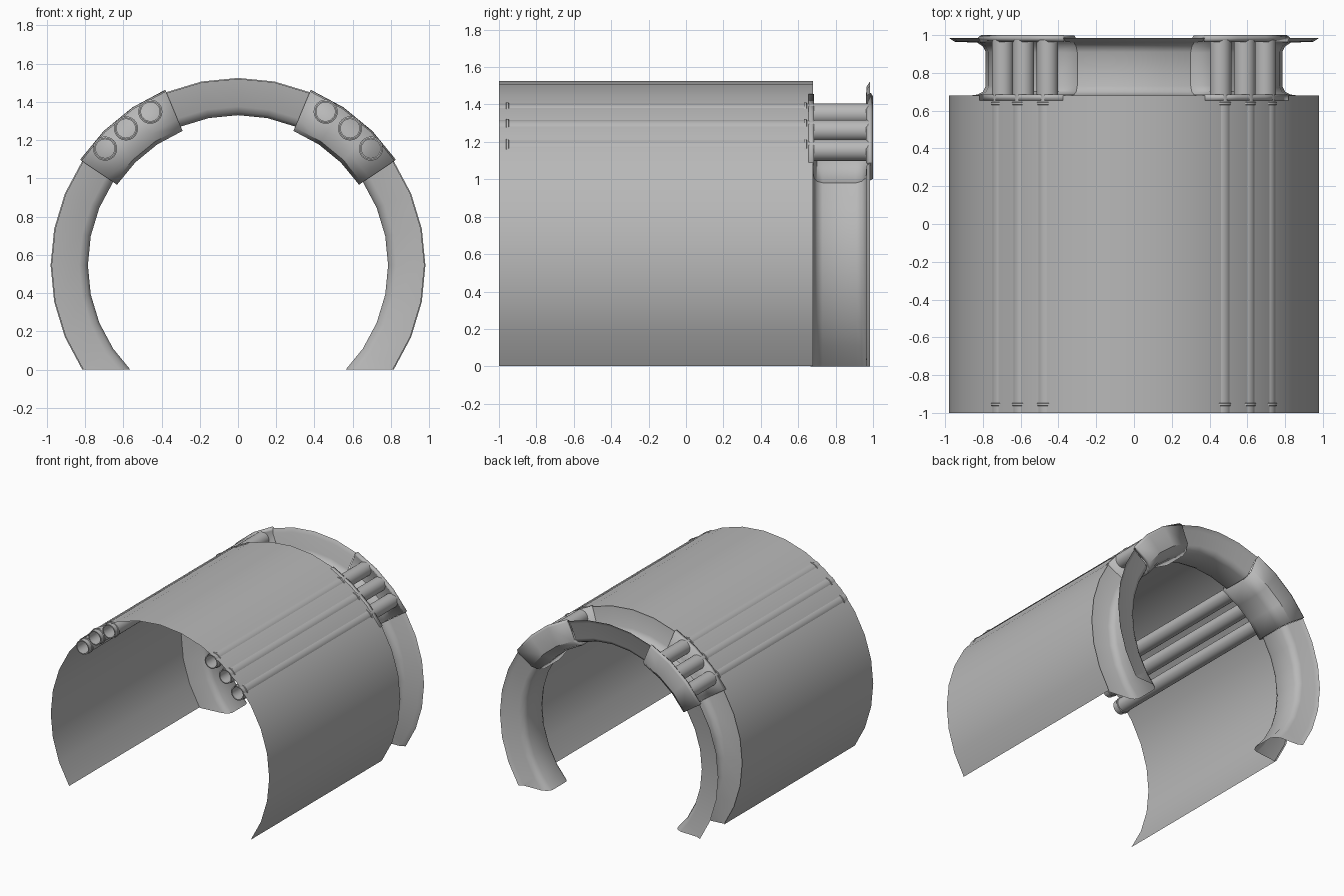
import bpy, bmesh
from math import sin, cos, pi, radians
from mathutils import Vector

cube = bpy.data.objects.get("Cube")
if cube:
    bpy.data.objects.remove(cube)

CENTRE_Z = 0.545      # height of the arch axis
STEP = pi / 16        # one facet of the arch

grey = bpy.data.materials.new("plain_grey")
grey.use_nodes = True
grey.diffuse_color = (0.48, 0.48, 0.48, 1)
grey.node_tree.nodes["Principled BSDF"].inputs["Base Color"].default_value = grey.diffuse_color


def finish(name, bm, angle=40):
    mesh = bpy.data.meshes.new(name)
    bm.to_mesh(mesh)
    bm.free()
    obj = bpy.data.objects.new(name, mesh)
    bpy.context.collection.objects.link(obj)
    mesh.materials.append(grey)
    bpy.ops.object.select_all(action='DESELECT')
    obj.select_set(True)
    bpy.context.view_layer.objects.active = obj
    bpy.ops.object.shade_smooth_by_angle(angle=radians(angle))
    return obj


def sweep(name, profile, first, last, angle=40):
    """Turn a (radius, y) profile around the arch axis, trimmed at the ground."""
    bm = bmesh.new()
    rows = []
    for k in range(first, last + 1):
        a = k * STEP
        rows.append([bm.verts.new((r * sin(a), y, CENTRE_Z + r * cos(a))) for r, y in profile])
    for a, b in zip(rows, rows[1:]):
        for i in range(len(profile) - 1):
            bm.faces.new((a[i], a[i + 1], b[i + 1], b[i]))
    bmesh.ops.bisect_plane(bm, geom=bm.verts[:] + bm.edges[:] + bm.faces[:],
                           plane_co=(0, 0, 0), plane_no=(0, 0, -1), clear_outer=True)
    return finish(name, bm, angle)


def lathe(name, profile, x, z, sides=24):
    """Turn a (radius, y) profile around an axis parallel to y."""
    bm = bmesh.new()
    rows = []
    for k in range(sides):
        a = 2 * pi * k / sides
        rows.append([bm.verts.new((x + r * cos(a), y, z + r * sin(a))) for r, y in profile])
    for k in range(sides):
        a, b = rows[k], rows[(k + 1) % sides]
        for i in range(len(profile) - 1):
            bm.faces.new((a[i], b[i], b[i + 1], a[i + 1]))
    return finish(name, bm)


# Thin arched cover
sweep("arched_cover", [(0.98, 0.68), (0.98, -1.0)], -11, 11)

# Flared spool ring behind the cover: crown and two side arms
spool = [(0.975, 0.665), (0.83, 0.685), (0.80, 0.70), (0.785, 0.73), (0.785, 0.91),
         (0.80, 0.94), (0.83, 0.96), (0.95, 0.965), (0.98, 0.985)]
sweep("ring_crown", spool, -2, 2)
sweep("ring_left_arm", spool, 5, 12)
sweep("ring_right_arm", spool, -12, -5)

# Thicker brackets that hold the pipes
bracket = [(0.985, 0.67), (0.83, 0.67), (0.79, 0.69), (0.775, 0.73), (0.775, 0.91),
           (0.79, 0.95), (0.83, 0.985), (0.97, 0.985), (0.985, 0.975)]
for side, first, last in (("left", 2, 5), ("right", -5, -2)):
    obj = sweep("pipe_bracket_" + side, bracket, first, last)
    mod = obj.modifiers.new("thickness", 'SOLIDIFY')
    mod.thickness = 0.03
    mod.offset = 0

# Six hollow pipes with narrow collars
PIPE_R, ORBIT = 0.057, 0.925
for side, sign in (("left", 1), ("right", -1)):
    for n, degrees in enumerate((29.7, 39.3, 48.7), 1):
        a = radians(degrees)
        x, z = sign * ORBIT * sin(a), CENTRE_Z + ORBIT * cos(a)
        lathe(f"pipe_{side}_{n}", [(PIPE_R - 0.008, 0.975), (PIPE_R - 0.008, -1.0),
                                   (PIPE_R, -1.0), (PIPE_R, 0.975)], x, z)
        for place, y in (("front", -0.955), ("rear", 0.638)):
            r = PIPE_R + 0.006
            lathe(f"collar_{place}_{side}_{n}", [(PIPE_R - 0.002, y - 0.009), (r, y - 0.006),
                                                 (r, y + 0.006), (PIPE_R - 0.002, y + 0.009)], x, z)
